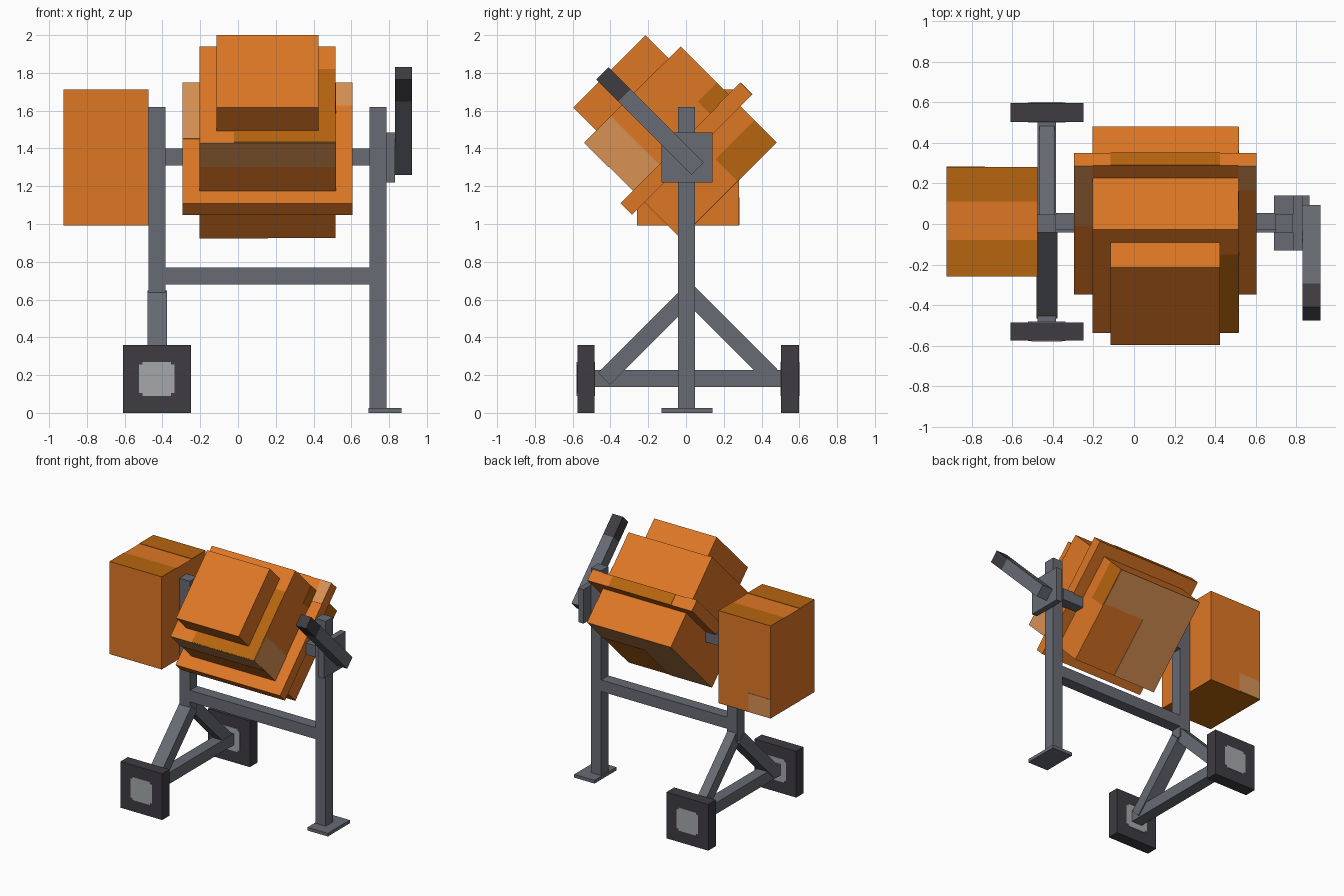
import bpy
import bmesh
from math import radians
from mathutils import Matrix

cube = bpy.data.objects.get("Cube")
if cube:
    bpy.data.objects.remove(cube)


def material(name, r, g, b):
    lin = [((c / 255 + 0.055) / 1.055) ** 2.4 if c > 10 else c / 3294 for c in (r, g, b)]
    m = bpy.data.materials.new(name)
    m.use_nodes = True
    m.diffuse_color = (*lin, 1)
    m.node_tree.nodes["Principled BSDF"].inputs["Base Color"].default_value = (*lin, 1)
    return m


ORANGE = material("orange paint", 222, 119, 37)
AMBER = material("amber paint", 182, 101, 14)
PALE = material("pale worn paint", 216, 145, 84)
STEEL = material("grey steel", 104, 107, 116)
RUBBER = material("dark rubber", 62, 60, 66)
HUB = material("light hub", 165, 167, 170)

TILT = 45      # drum axis leans forward by this angle
SKIN = 0.003   # half thickness of painted plates


def box(name, mat, x, y, z, tilt=0):
    """Box from (min, max) ranges, measured in a frame tilted about the x axis."""
    bm = bmesh.new()
    bmesh.ops.create_cube(bm, size=1)
    size = [r[1] - r[0] for r in (x, y, z)]
    mid = [(r[1] + r[0]) / 2 for r in (x, y, z)]
    bmesh.ops.scale(bm, vec=size, verts=bm.verts)
    mesh = bpy.data.meshes.new(name)
    bm.to_mesh(mesh)
    bm.free()
    mesh.materials.append(mat)
    ob = bpy.data.objects.new(name, mesh)
    ob.matrix_world = Matrix.Rotation(radians(tilt), 4, 'X') @ Matrix.Translation(mid)
    bpy.context.collection.objects.link(ob)
    return ob


def around(c, half=SKIN):
    return (c - half, c + half)


# Tilted drum: y runs across the drum, z along its axis
DX, DY = (-0.205, 0.515), (0.633, 1.351)
RX, RY = (-0.295, 0.605), (0.539, 1.439)
BASE, RING0, RING1, SHOULDER, TOP = 0.675, 0.944, 1.03, 1.391, 1.566
box("drum_bottom", ORANGE, DX, DY, (BASE, RING0), TILT)
box("drum_ring", ORANGE, RX, RY, (RING0, RING1), TILT)
box("drum_body", ORANGE, DX, DY, (RING1, SHOULDER), TILT)
box("drum_mouth", ORANGE, (-0.115, 0.425), (0.721, 1.262), (SHOULDER, TOP), TILT)

# Painted patches on the drum
box("shoulder_side_patch", AMBER, (0.425, DX[1]), (DY[0], 1.18), around(SHOULDER), TILT)
box("shoulder_front_patch", AMBER, (-0.02, 0.425), (DY[0], 0.721), around(SHOULDER), TILT)
box("ring_edge_patch", AMBER, (-0.115, 0.425), around(RY[1]), (RING0, RING1), TILT)
box("bottom_side_patch", AMBER, around(DX[1]), (1.06, DY[1]), (BASE, 0.84), TILT)
box("body_side_patch", AMBER, around(DX[1]), (1.21, DY[1]), (RING1, 1.12), TILT)
box("body_side_worn", PALE, around(DX[1]), (DY[0], 0.83), (RING1, SHOULDER), TILT)
box("body_front_worn", PALE, DX, around(DY[0]), (1.21, SHOULDER), TILT)
box("ring_worn_right", PALE, (RX[0], DX[0]), (1.02, RY[1]), around(RING1), TILT)
box("ring_worn_left", PALE, (DX[1], RX[1]), (1.27, RY[1]), around(RING1), TILT)
box("bottom_worn_upper", PALE, DX, (1.08, DY[1]), around(BASE), TILT)
box("bottom_worn_lower", PALE, (DX[0], 0.16), (DY[0], 1.08), around(BASE), TILT)

# Motor housing with painted top, underside and a worn corner
MX, MY, MZ = (-0.925, -0.475), (-0.26, 0.28), (0.995, 1.71)
box("motor_housing", ORANGE, MX, MY, MZ)
box("motor_top_front_patch", AMBER, MX, (MY[0], -0.08), around(MZ[1]))
box("motor_top_back_patch", AMBER, MX, (0.11, MY[1]), around(MZ[1]))
box("motor_underside_patch", AMBER, MX, MY, around(MZ[0]))
box("motor_back_worn", PALE, (MX[0], -0.735), around(MY[1]), (MZ[0], 1.14))

# Frame
BAR = (-0.042, 0.048)
LEFT_POST, RIGHT_POST = (0.697, 0.785), (-0.475, -0.385)
box("left_post", STEEL, LEFT_POST, BAR, (0, 1.62))
box("right_post", STEEL, RIGHT_POST, BAR, (0.6, 1.62))
box("crossbar", STEEL, (-0.385, 0.697), BAR, (0.68, 0.77))
box("drum_shaft", STEEL, (-0.385, 0.697), (-0.03, 0.055), (1.31, 1.4))
box("left_foot", STEEL, (0.69, 0.865), (-0.13, 0.14), (0, 0.025))
box("axle", STEEL, RIGHT_POST, (-0.485, 0.5), (0.138, 0.226))

# Diagonal braces from the axle ends up to the right post
box("front_brace", STEEL, (-0.48, -0.377), (-0.18, 0.435), around(0.435, 0.045), 45)
box("back_brace", STEEL, (-0.465, -0.392), (-0.46, 0.18), around(0.46, 0.045), -45)

# Tilt lever and its mounting plate
box("lever_plate", STEEL, (0.785, 0.83), (-0.13, 0.14), (1.22, 1.485))
LX, LY = (0.83, 0.92), (0.912, 1.004)
box("lever_arm", STEEL, LX, LY, (0.87, 1.42), TILT)
box("lever_grip", RUBBER, LX, LY, (1.42, 1.584), TILT)

# Square wheels with chamfered hub plates on both faces
for side, y in (("front", (-0.575, -0.485)), ("back", (0.503, 0.597))):
    box(side + "_wheel", RUBBER, (-0.61, -0.25), y, (0, 0.36))
    for face, fy in zip(("a", "b"), y):
        box(f"{side}_hub_wide_{face}", HUB, around(-0.43, 0.093), around(fy), around(0.18, 0.075))
        box(f"{side}_hub_tall_{face}", HUB, around(-0.43, 0.075), around(fy, SKIN + 0.0005),
            around(0.18, 0.09))
